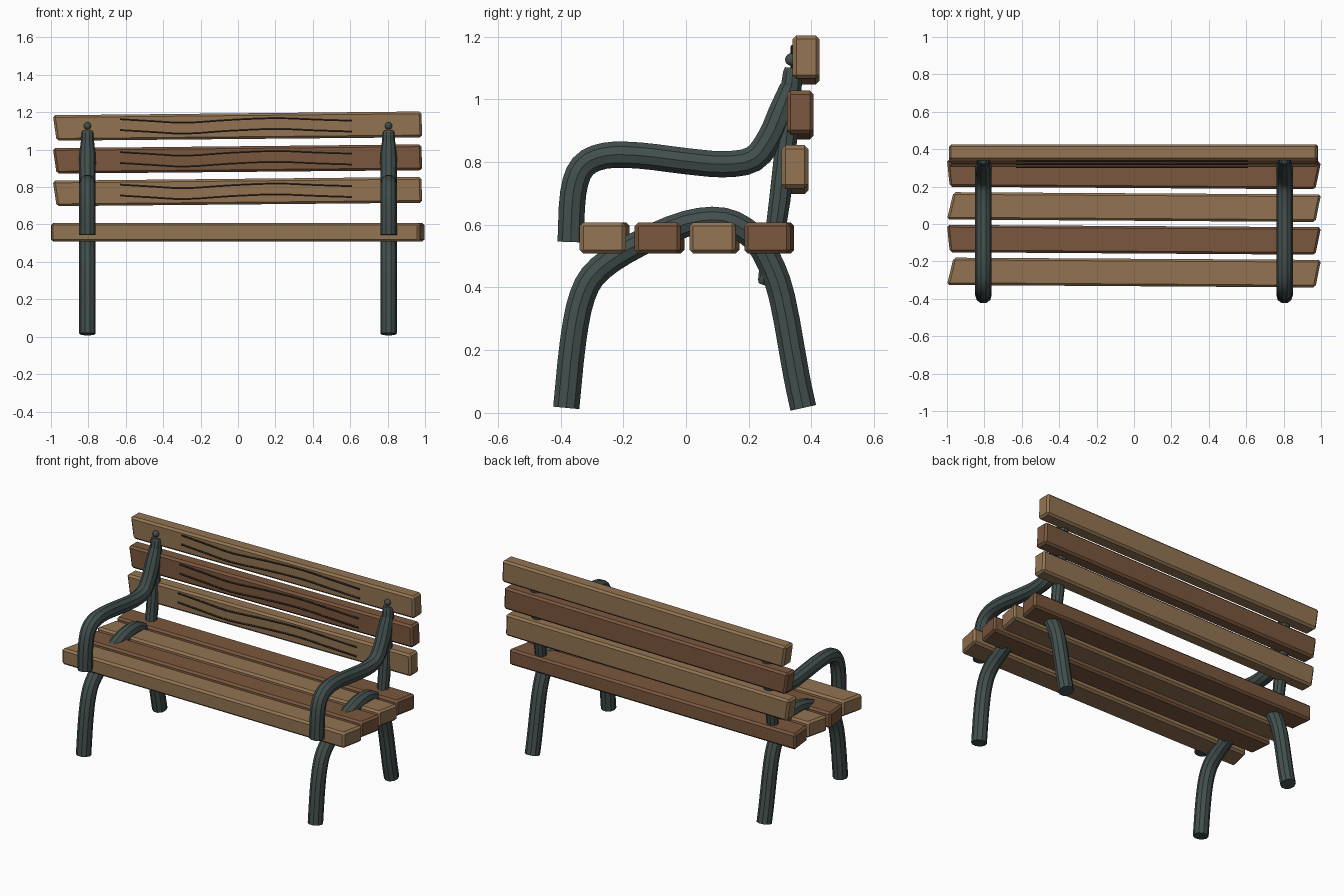
import bpy, bmesh
from mathutils import Vector

if "Cube" in bpy.data.objects:
    bpy.data.objects.remove(bpy.data.objects["Cube"])


def material(name, rgb):
    m = bpy.data.materials.new(name)
    m.diffuse_color = (*rgb, 1)
    m.use_nodes = True
    m.node_tree.nodes["Principled BSDF"].inputs["Base Color"].default_value = m.diffuse_color
    return m


IRON = material("iron", (0.055, 0.08, 0.075))
LIGHT = material("light_wood", (0.29, 0.175, 0.085))
DARK = material("dark_wood", (0.195, 0.095, 0.048))
GRAIN = material("grain", (0.035, 0.022, 0.014))


def slat(name, quad, place, low, high, mat):
    """Skewed plank: four outline corners extruded from low to high."""
    bm = bmesh.new()
    a, b = ([bm.verts.new(place(u, v, w)) for u, v in quad] for w in (low, high))
    bm.faces.new(a)
    bm.faces.new(b[::-1])
    for i in range(4):
        j = (i + 1) % 4
        bm.faces.new((a[j], a[i], b[i], b[j]))
    bmesh.ops.recalc_face_normals(bm, faces=bm.faces)
    me = bpy.data.meshes.new(name)
    bm.to_mesh(me)
    bm.free()
    me.materials.append(mat)
    ob = bpy.data.objects.new(name, me)
    bpy.context.collection.objects.link(ob)
    bev = ob.modifiers.new("chamfer", "BEVEL")
    bev.width, bev.segments = 0.012, 1


def smooth_path(pts, n=4):
    """Catmull-Rom samples through the points (last number is radius)."""
    p = [Vector(q) for q in pts]
    p = [2 * p[0] - p[1]] + p + [2 * p[-1] - p[-2]]
    out = []
    for a, b, c, d in zip(p, p[1:], p[2:], p[3:]):
        for k in range(n):
            t = k / n
            out.append(0.5 * (2 * b + (c - a) * t + (2 * a - 5 * b + 4 * c - d) * t * t
                              + (3 * b - a - 3 * c + d) * t ** 3))
    return out + [p[-2]]


def tube(name, pts, mat, res=3, n=3):
    cu = bpy.data.curves.new(name, "CURVE")
    cu.dimensions = "3D"
    cu.bevel_depth = 1
    cu.bevel_resolution = res
    cu.use_fill_caps = True
    path = smooth_path(pts, n)
    sp = cu.splines.new("POLY")
    sp.points.add(len(path) - 1)
    for q, v in zip(sp.points, path):
        q.co = (v[0], v[1], v[2], 1)
        q.radius = v[3]
    cu.materials.append(mat)
    ob = bpy.data.objects.new(name, cu)
    bpy.context.collection.objects.link(ob)
    bpy.ops.object.select_all(action="DESELECT")
    ob.select_set(True)
    bpy.context.view_layer.objects.active = ob
    bpy.ops.object.convert(target="MESH")
    bpy.ops.object.shade_smooth_by_angle()


# Seat slats, outlines in plan
SEAT = [(-0.26, LIGHT, 0.965, 1.0), (-0.085, DARK, 1.0, 0.985),
        (0.09, LIGHT, 0.965, 1.0), (0.265, DARK, 1.0, 0.985)]
for i, (y, mat, lt, lb) in enumerate(SEAT):
    quad = [(-lb, y - 0.066), (0.97, y - 0.079), (1.0, y + 0.068), (-lt, y + 0.08)]
    slat(f"seat_slat_{i + 1}", quad, lambda u, v, w: (u, v, w), 0.508, 0.608, mat)

# Backrest slats, outlines in elevation, with carved grain lines on the front
BACK = [(0.768, 0.305, 0.390, LIGHT), (0.942, 0.322, 0.407, DARK), (1.118, 0.340, 0.426, LIGHT)]
for i, (z, y0, y1, mat) in enumerate(BACK):
    quad = [(-0.97, z - 0.07), (0.985, z - 0.052), (0.98, z + 0.086), (-0.99, z + 0.066)]
    slat(f"back_slat_{i + 1}", quad, lambda u, v, w: (u, w, v), y0, y1, mat)
    for j, dz in enumerate((-0.015, 0.043)):
        wave = [(-0.63, 0.002), (-0.46, -0.008), (-0.28, -0.017), (-0.05, -0.002),
                (0.2, 0.008), (0.42, 0.0), (0.61, -0.006)]
        tube(f"grain_{i + 1}_{j + 1}", [(x, y0, z + dz + d, 0.006) for x, d in wave], GRAIN, 1)

# Iron side frames
LEGS = [(-0.382, 0.016), (-0.36, 0.23), (-0.33, 0.375), (-0.275, 0.46), (-0.15, 0.54),
        (0, 0.603), (0.12, 0.613), (0.21, 0.565), (0.262, 0.49), (0.306, 0.37),
        (0.352, 0.12), (0.374, 0.016)]
ARM = [(-0.368, 0.545), (-0.36, 0.7), (-0.33, 0.785), (-0.26, 0.82), (-0.15, 0.821),
       (0, 0.803), (0.12, 0.793), (0.215, 0.81), (0.27, 0.88), (0.305, 0.96)]
for side, x in (("left", -0.805), ("right", 0.805)):
    tube(f"{side}_leg_arch", [(x, y, z, 0.044) for y, z in LEGS], IRON)
    tube(f"{side}_armrest", [(x, y, z, 0.044) for y, z in ARM] + [(x, 0.334, 1.04, 0.036)], IRON)
    tube(f"{side}_back_post", [(x, 0.241, 0.41, 0.01), (x, 0.25, 0.44, 0.02),
                               (x, 0.288, 0.6, 0.034), (x, 0.318, 0.85, 0.036),
                               (x, 0.338, 1.06, 0.034), (x, 0.342, 1.10, 0.028)], IRON)
    # Bolt head above the post
    bpy.ops.mesh.primitive_uv_sphere_add(segments=12, ring_count=8, radius=0.02,
                                         location=(x, 0.336, 1.127))
    bolt = bpy.context.object
    bolt.name = f"{side}_bolt"
    bolt.data.materials.append(IRON)
    bpy.ops.object.shade_smooth_by_angle()
